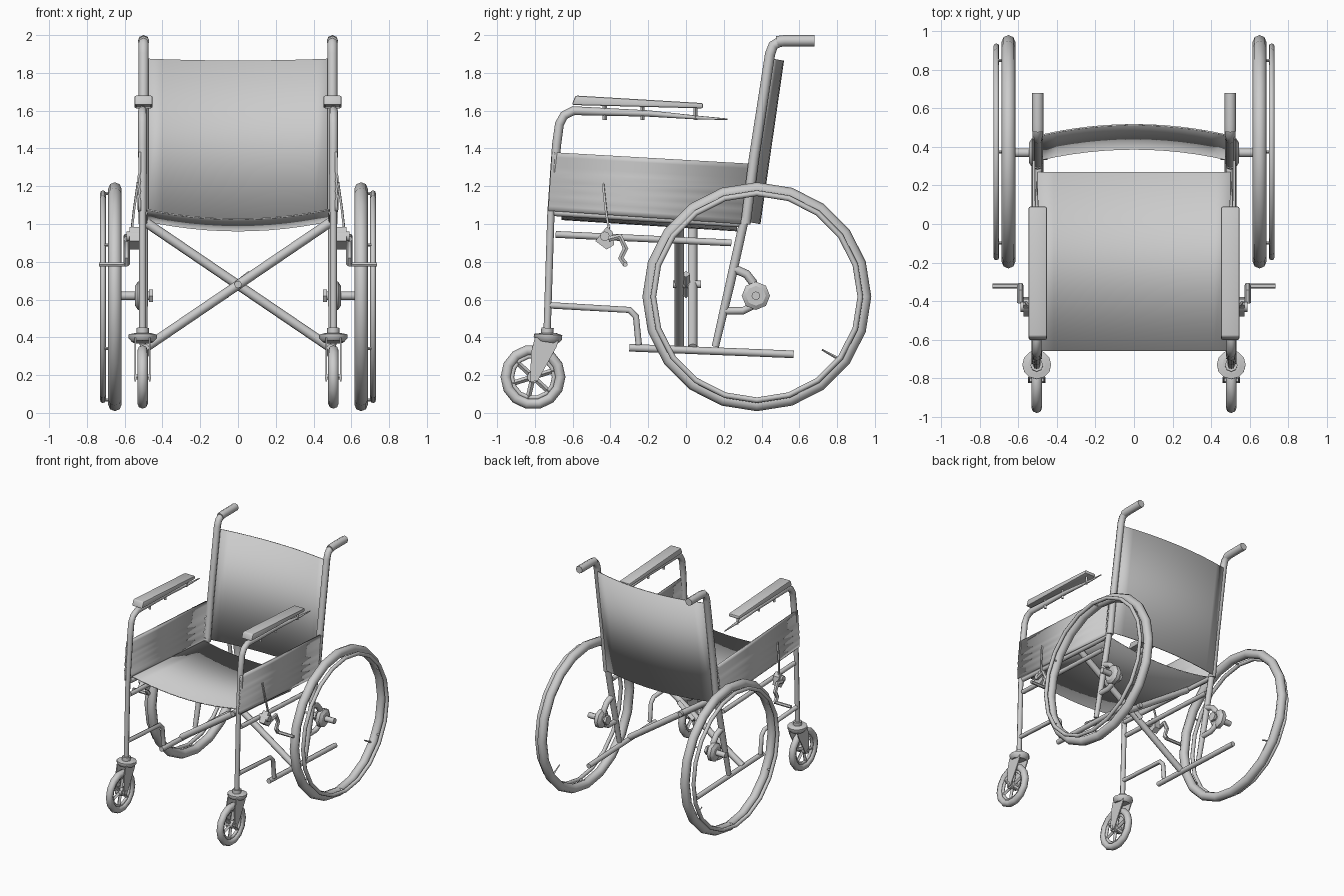
import bpy, bmesh, math
from mathutils import Vector

if "Cube" in bpy.data.objects:
    bpy.data.objects.remove(bpy.data.objects["Cube"])


def finish(name, mesh, mirror=True, angle=40):
    mesh.shade_smooth()
    mesh.set_sharp_from_angle(angle=math.radians(angle))
    ob = bpy.data.objects.new(name, mesh)
    bpy.context.collection.objects.link(ob)
    if mirror:
        ob.modifiers.new("Mirror", 'MIRROR').use_mirror_merge = False
    return ob


def tube(name, pts, r, radii=None, cyclic=False, mirror=True, sides=2):
    """Round tube along a polyline, converted to mesh."""
    cu = bpy.data.curves.new(name, 'CURVE')
    cu.dimensions = '3D'
    cu.bevel_depth, cu.bevel_resolution, cu.use_fill_caps = r, sides, True
    sp = cu.splines.new('POLY')
    sp.points.add(len(pts) - 1)
    for i, p in enumerate(pts):
        sp.points[i].co = (*p, 1)
        sp.points[i].radius = radii[i] if radii else 1
    sp.use_cyclic_u = cyclic
    tmp = bpy.data.objects.new(name, cu)
    bpy.context.collection.objects.link(tmp)
    dg = bpy.context.evaluated_depsgraph_get()
    mesh = bpy.data.meshes.new_from_object(tmp.evaluated_get(dg))
    bpy.data.objects.remove(tmp)
    bpy.data.curves.remove(cu)
    return finish(name, mesh, mirror, 50)


def side_tube(name, x, yz, r, **kw):
    return tube(name, [(x, y, z) for y, z in yz], r, **kw)


def ring(name, x, y, z, R, r, n):
    a = [2 * math.pi * i / n for i in range(n)]
    return side_tube(name, x, [(y + R * math.cos(t), z + R * math.sin(t)) for t in a], r, cyclic=True)


def prism(name, x0, x1, yz, bevel=0):
    """Side profile extruded across x."""
    bm = bmesh.new()
    f = bm.faces.new([bm.verts.new((x0, y, z)) for y, z in yz])
    ext = bmesh.ops.extrude_face_region(bm, geom=[f])['geom']
    bmesh.ops.translate(bm, vec=(x1 - x0, 0, 0), verts=[v for v in ext if isinstance(v, bmesh.types.BMVert)])
    if bevel:
        bmesh.ops.bevel(bm, geom=bm.edges[:], offset=bevel, segments=2, affect='EDGES', profile=0.5)
    bmesh.ops.recalc_face_normals(bm, faces=bm.faces)
    mesh = bpy.data.meshes.new(name)
    bm.to_mesh(mesh)
    bm.free()
    return finish(name, mesh)


def sheet(name, nu, nv, fn, thick, mirror=False):
    """Grid surface from fn(u, v) with a little thickness."""
    vs = [fn(i / nu, j / nv) for j in range(nv + 1) for i in range(nu + 1)]
    w = nu + 1
    fs = [(j * w + i, j * w + i + 1, (j + 1) * w + i + 1, (j + 1) * w + i) for j in range(nv) for i in range(nu)]
    mesh = bpy.data.meshes.new(name)
    mesh.from_pydata(vs, [], fs)
    ob = finish(name, mesh, mirror)
    s = ob.modifiers.new("Thickness", 'SOLIDIFY')
    s.thickness, s.offset = thick, 0
    return ob


def sag(u):
    return 1 - (2 * u - 1) ** 2


# fabric seat and backrest
sheet("seat", 12, 1, lambda u, v: (u - 0.5, -0.66 + 0.93 * v, 1.08 - 0.06 * v - 0.055 * sag(u)), 0.008)
sheet("backrest", 12, 1, lambda u, v: (0.97 * (u - 0.5), 0.335 + 0.125 * v + 0.055 * sag(u),
                                       1.01 + 0.865 * v - 0.01 * sag(u)), 0.008)

# ribbed side panels
ribs = [0, 0, 0, .006, 0, .006, 0, .006, 0, 0, 0, 0, 0]


def panel(u, v):
    z0, z1 = 1.07 - 0.07 * u, 1.38 - 0.06 * u
    return (0.52 + ribs[round(v * 12)], -0.73 + 1.02 * u + v * (0.02 + 0.02 * u), z0 + (z1 - z0) * v)


sheet("side_panel", 1, 12, panel, 0.012, True)

# frame tubes
X = 0.505
side_tube("front_post", X, [(-.735, .44), (-.715, 1.06), (-.685, 1.42), (-.67, 1.53), (-.645, 1.575), (-.595, 1.6),
                            (-.2, 1.585), (.08, 1.562), (.22, 1.555)], 0.024,
          radii=[.8, .8, 1, 1, 1, 1, .7, .4, .15])
side_tube("rear_lower_post", 0.5, [(.155, .35), (.235, .69), (.31, 1.03)], 0.024, radii=[.8, 1, 1])
side_tube("back_post", 0.5, [(.315, 1.0), (.36, 1.35), (.445, 1.9), (.462, 1.945), (.50, 1.968), (.56, 1.97)], 0.027)
side_tube("hand_grip", 0.5, [(.48, 1.965), (.52, 1.97), (.68, 1.97)], 0.03)
side_tube("middle_rail", X, [(-.69, .945), (.24, .90)], 0.018)
side_tube("seat_rail", 0.495, [(-.70, 1.06), (.29, 1.0)], 0.018)
side_tube("lower_rail", 0.49, [(-.30, .345), (.57, .31)], 0.02)
side_tube("lower_bent_strut", X, [(-.73, .57), (-.30, .545), (-.265, .51), (-.25, .36)], 0.017)

# folding cross braces and pivot bolt
for s, nm in ((-1, "cross_brace_a"), (1, "cross_brace_b")):
    tube(nm, [(-.49 * s, .035 * s, 1.01), (.49 * s, .035 * s, .345)], 0.025, mirror=False)
tube("brace_pivot", [(0, -.07, .68), (0, .08, .68)], 0.02, mirror=False)
tube("brace_plate", [(-.07, 0, .625), (.07, 0, .735)], 0.022, mirror=False, sides=0)

# armrests with mounting screws
prism("arm_pad", 0.452, 0.548, [(-.605, 1.63), (-.585, 1.68), (.09, 1.64), (.09, 1.612)], 0.009)
for i, y in enumerate((-.43, -.23, .05)):
    side_tube(f"pad_screw_{i}", X, [(y, 1.63), (y, 1.55)], 0.011, sides=0)

# rear wheels
WY, WZ = 0.375, 0.615
ring("rear_tyre", 0.652, WY, WZ, 0.57, 0.036, 20)
ring("hand_rim", 0.715, WY, WZ, 0.548, 0.015, 20)
for i in range(6):
    a = math.pi * (i / 3 + 1 / 6)
    c, s = math.cos(a), math.sin(a)
    tube(f"rim_clip_{i}", [(.66, WY + .545 * c, WZ + .545 * s), (.715, WY + .548 * c, WZ + .548 * s)], 0.008, sides=0)
tube("tyre_valve", [(.65, .80, .29), (.65, .72, .335)], 0.008, radii=[1, .6], sides=0)

# hub, axle and curved mounting arms
tube("hub", [(.485, .37, .62), (.50, .37, .62), (.53, .37, .62), (.545, .37, .62)], 0.075, radii=[.7, 1, 1, .7])
tube("axle", [(.455, .37, .62), (.625, .37, .62)], 0.023)
tube("axle_nut", [(.45, .37, .62), (.47, .37, .62)], 0.038, sides=1)
side_tube("upper_hub_arm", 0.5, [(.25, .765), (.32, .735), (.355, .69), (.37, .63)], 0.023, radii=[1, 1, 1, .8])
side_tube("lower_hub_arm", 0.5, [(.205, .54), (.30, .54), (.35, .565), (.37, .61)], 0.02)

# front casters
CY, CZ = -0.81, 0.19
ring("caster_tyre", X, CY, CZ, 0.144, 0.028, 14)
ring("caster_rim", X, CY, CZ, 0.112, 0.012, 14)
for i in range(6):
    a = math.pi * i / 3 + 0.3
    side_tube(f"caster_spoke_{i}", X, [(CY, CZ), (CY + .115 * math.cos(a), CZ + .115 * math.sin(a))], 0.014, sides=0)
tube("caster_hub", [(X - .028, CY, CZ), (X + .028, CY, CZ)], 0.032)
tube("caster_axle", [(X - .045, CY, CZ), (X + .045, CY, CZ)], 0.015, sides=1)
fork = [(-.80, .40), (-.67, .40), (-.685, .35), (-.785, .17), (-.825, .165), (-.82, .32)]
for s, nm in ((-1, "fork_inner_blade"), (1, "fork_outer_blade")):
    prism(nm, X + s * .034, X + s * .042, fork)
tube("fork_crown", [(X, -.735, .375), (X, -.732, .395), (X, -.73, .415), (X, -.73, .422)], 0.075,
     radii=[.75, 1, 1, .6], sides=4)
tube("fork_stem", [(X, -.735, .41), (X, -.733, .45)], 0.033)

# wheel brakes
tube("brake_lever", [(.53, -.44, 1.22), (.55, -.425, 1.08), (.565, -.405, .95)], 0.008, sides=0)
prism("brake_bracket", 0.525, 0.575, [(-.48, .91), (-.42, .985), (-.39, .96), (-.38, .89), (-.42, .865)])
tube("brake_clamp", [(X, -.43, .935), (.59, -.43, .935)], 0.026)
side_tube("brake_arm", 0.59, [(-.41, .92), (-.35, .935), (-.32, .87), (-.345, .82), (-.32, .785)], 0.017, sides=1)
tube("brake_shoe", [(.585, -.322, .785), (.735, -.322, .785)], 0.013, sides=1)
